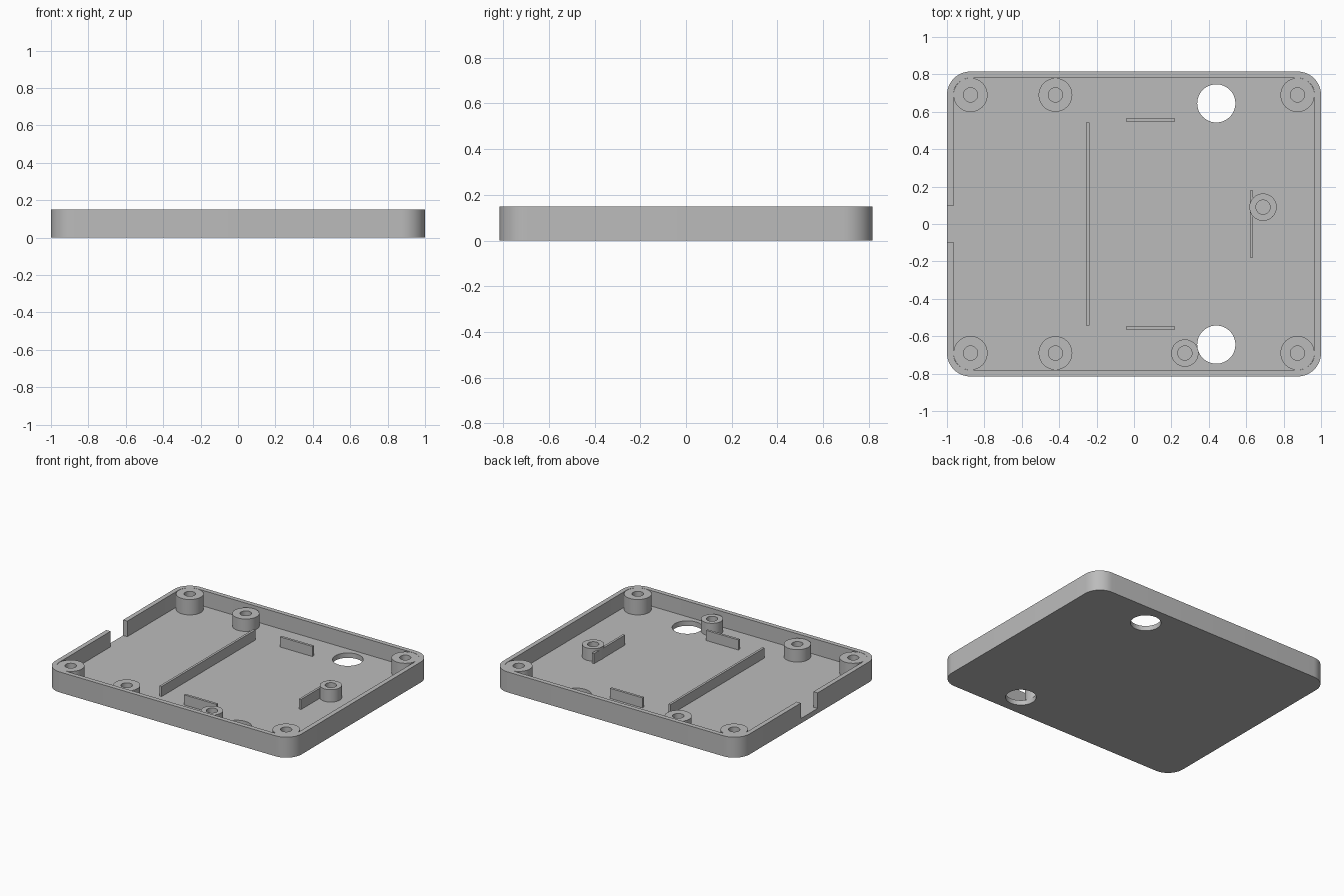
import bpy
import bmesh
from math import cos, sin, pi, radians

if "Cube" in bpy.data.objects:
    bpy.data.objects.remove(bpy.data.objects["Cube"], do_unlink=True)

HALF_X, HALF_Y, HEIGHT = 1.0, 0.815, 0.15
FLOOR, WALL, CORNER = 0.036, 0.034, 0.125
RIB_TOP, STANDOFF_TOP = 0.11, 0.127

# Single matte grey plastic
grey = bpy.data.materials.new("grey_plastic")
grey.use_nodes = True
colour = (0.5, 0.5, 0.5, 1)
grey.diffuse_color = colour
bsdf = next(n for n in grey.node_tree.nodes if n.type == 'BSDF_PRINCIPLED')
bsdf.inputs["Base Color"].default_value = colour
bsdf.inputs["Roughness"].default_value = 0.6


def finish(name, bm):
    bmesh.ops.recalc_face_normals(bm, faces=bm.faces)
    mesh = bpy.data.meshes.new(name)
    bm.to_mesh(mesh)
    bm.free()
    mesh.materials.append(grey)
    obj = bpy.data.objects.new(name, mesh)
    bpy.context.collection.objects.link(obj)
    return obj


def prism(name, outline, z0, z1):
    """Extrude a flat outline from z0 to z1."""
    bm = bmesh.new()
    face = bm.faces.new([bm.verts.new((x, y, z0)) for x, y in outline])
    new = bmesh.ops.extrude_face_region(bm, geom=[face])["geom"]
    for v in new:
        if isinstance(v, bmesh.types.BMVert):
            v.co.z = z1
    return finish(name, bm)


def circle(x, y, r, n=48):
    return [(x + r * cos(2 * pi * i / n), y + r * sin(2 * pi * i / n)) for i in range(n)]


def rectangle(x0, x1, y0, y1):
    return [(x0, y0), (x1, y0), (x1, y1), (x0, y1)]


def rounded(hx, hy, r, steps=12):
    points = []
    for k, (sx, sy) in enumerate([(1, 1), (-1, 1), (-1, -1), (1, -1)]):
        for i in range(steps + 1):
            a = pi / 2 * (k + i / steps)
            points.append((sx * (hx - r) + r * cos(a), sy * (hy - r) + r * sin(a)))
    return points


def cut(obj, cutter):
    """Subtract the cutter, then discard it."""
    mod = obj.modifiers.new("cut", 'BOOLEAN')
    mod.operation, mod.solver, mod.object = 'DIFFERENCE', 'EXACT', cutter
    select(obj)
    bpy.ops.object.modifier_apply(modifier=mod.name)
    bpy.data.objects.remove(cutter, do_unlink=True)


def select(obj):
    bpy.ops.object.select_all(action='DESELECT')
    obj.select_set(True)
    bpy.context.view_layer.objects.active = obj


def smooth(obj):
    select(obj)
    bpy.ops.object.shade_smooth_by_angle(angle=radians(30))


def standoff(name, x, y, r, top, bore=0.038):
    """Hollow screw post standing on the floor."""
    bm = bmesh.new()
    rings = [(r, FLOOR - 0.005), (r, top), (bore, top), (bore, FLOOR - 0.005)]
    loops = [[bm.verts.new((px, py, z)) for px, py in circle(x, y, rad)] for rad, z in rings]
    for a, b in zip(loops, loops[1:] + loops[:1]):
        for i in range(len(a)):
            j = (i + 1) % len(a)
            bm.faces.new((a[i], a[j], b[j], b[i]))
    return finish(name, bm)


# Tray with pocket, side notch and two round openings
tray = prism("tray", rounded(HALF_X, HALF_Y, CORNER), 0, HEIGHT)
cut(tray, prism("pocket_cutter",
                rounded(HALF_X - WALL, HALF_Y - WALL, CORNER - WALL), FLOOR, HEIGHT + 0.1))
cut(tray, prism("notch_cutter", rectangle(-1.1, -0.9, -0.097, 0.097), FLOOR, HEIGHT + 0.1))
OPENING_X, OPENING_Y, OPENING_R = 0.44, 0.645, 0.102
for side in (1, -1):
    cut(tray, prism("opening_cutter", circle(OPENING_X, side * OPENING_Y, OPENING_R), -0.1, 0.1))
smooth(tray)

# Corner screw posts, level with the rim
for sx, side in ((-1, "right"), (1, "left")):
    for sy, end in ((-1, "front"), (1, "back")):
        smooth(standoff(f"{end}_{side}_corner_post", sx * 0.874, sy * 0.69, 0.091, HEIGHT - 0.001))

# Lower board standoffs
for sy, end in ((-1, "front"), (1, "back")):
    smooth(standoff(f"{end}_standoff", -0.42, sy * 0.69, 0.09, STANDOFF_TOP))
smooth(standoff("side_standoff", 0.69, 0.09, 0.073, STANDOFF_TOP))

# Small standoff, trimmed where it meets the opening
small = standoff("small_front_standoff", 0.272, -0.69, 0.073, STANDOFF_TOP)
cut(small, prism("trim_cutter", circle(OPENING_X, -OPENING_Y, OPENING_R), -0.1, 0.3))
smooth(small)

# Thin locating ribs
for name, box in {
    "long_rib": (-0.256, -0.239, -0.543, 0.543),
    "side_rib": (0.62, 0.637, -0.18, 0.18),
    "back_rib": (-0.042, 0.22, 0.547, 0.565),
    "front_rib": (-0.042, 0.22, -0.565, -0.547),
}.items():
    prism(name, rectangle(*box), FLOOR - 0.005, RIB_TOP)
